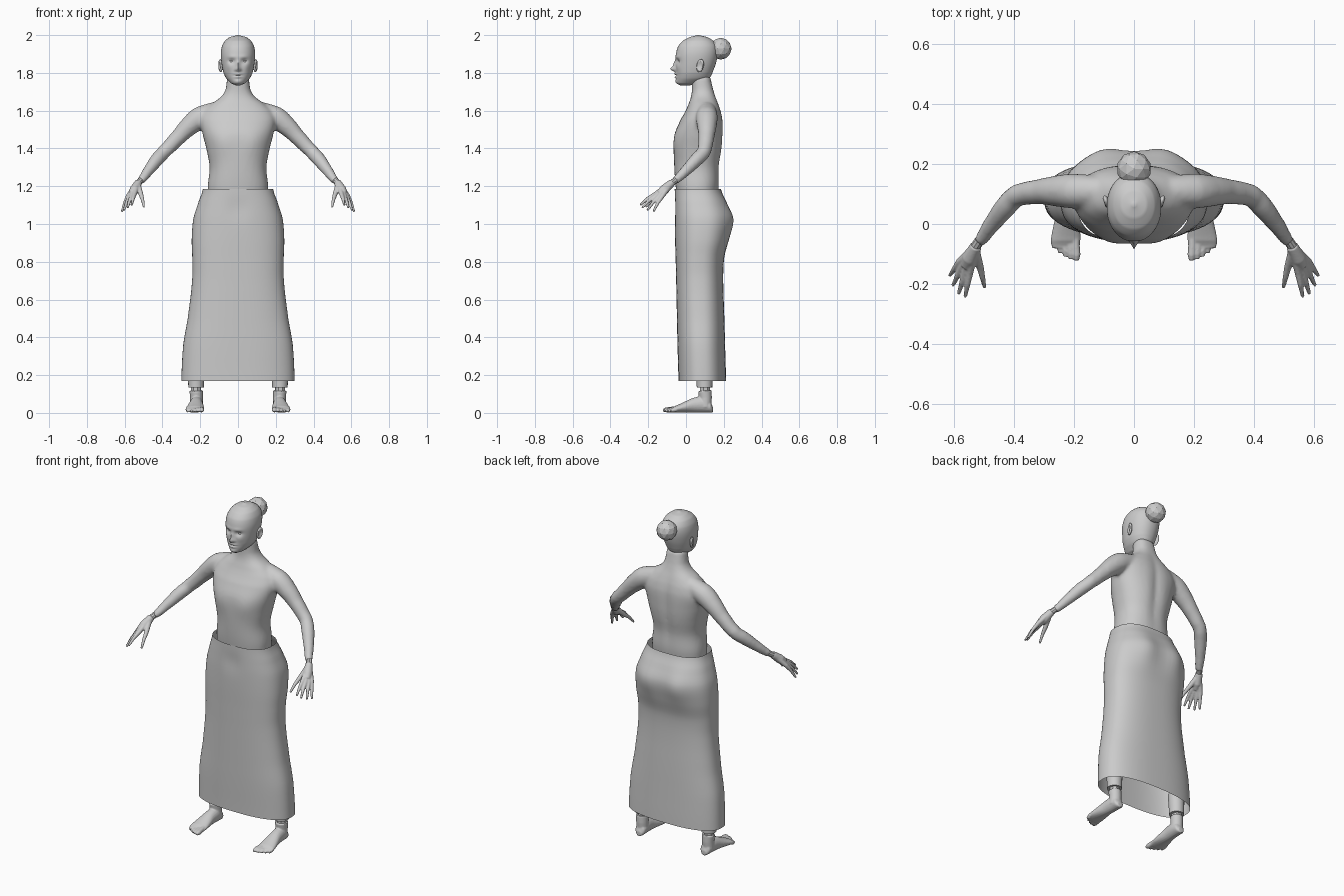
import bpy, bmesh, math
from mathutils import Vector, Matrix

if "Cube" in bpy.data.objects:
    bpy.data.objects.remove(bpy.data.objects["Cube"])

mat = bpy.data.materials.new("pale grey")
mat.diffuse_color = (0.6, 0.6, 0.6, 1)
mat.use_nodes = True
mat.node_tree.nodes["Principled BSDF"].inputs["Base Color"].default_value = mat.diffuse_color


def finish(bm, name, voxel=0, smooth=0, mirror=False, flat=False, angle=50):
    """Turn a bmesh into a shaded object with optional fusing and mirroring."""
    bmesh.ops.recalc_face_normals(bm, faces=bm.faces)
    me = bpy.data.meshes.new(name)
    bm.to_mesh(me)
    bm.free()
    ob = bpy.data.objects.new(name, me)
    bpy.context.collection.objects.link(ob)
    me.materials.append(mat)
    if voxel:
        m = ob.modifiers.new("fuse", 'REMESH')
        m.mode, m.voxel_size, m.use_smooth_shade = 'VOXEL', voxel, True
    if smooth:
        m = ob.modifiers.new("soften", 'SMOOTH')
        m.factor, m.iterations = 0.5, smooth
    if mirror:
        m = ob.modifiers.new("mirror", 'MIRROR')
        m.use_mirror_merge = False
    if voxel:
        for p in me.polygons:
            p.use_smooth = True
    elif not flat:
        bpy.ops.object.select_all(action='DESELECT')
        ob.select_set(True)
        bpy.context.view_layer.objects.active = ob
        bpy.ops.object.shade_smooth_by_angle(angle=math.radians(angle))
    return ob


def skin(bm, rings, caps=True):
    """Bridge a series of equal-length point rings."""
    vs = [[bm.verts.new(p) for p in r] for r in rings]
    n = len(vs[0])
    for a, b in zip(vs, vs[1:]):
        for i in range(n):
            j = (i + 1) % n
            bm.faces.new((a[i], a[j], b[j], b[i]))
    if caps:
        bm.faces.new(vs[0])
        bm.faces.new(vs[-1])


def spline(rows, steps):
    """Smoothly interpolate rows of numbers."""
    out = []
    for i in range(len(rows) - 1):
        p0, p1, p2 = rows[max(i - 1, 0)], rows[i], rows[i + 1]
        p3 = rows[min(i + 2, len(rows) - 1)]
        for k in range(steps):
            t = k / steps
            out.append([b + t * (c - b) if n == 0 else
                        0.5 * (2*b + (c-a)*t + (2*a-5*b+4*c-d)*t*t + (3*b-a-3*c+d)*t**3)
                        for n, (a, b, c, d) in enumerate(zip(p0, p1, p2, p3))])
    return out + [list(rows[-1])]


def body_loft(bm, rows, steps, n, power, bumps=(), caps=True):
    """Stack rounded rings (z, front y, back y, half width); bumps are
    (x, z, spread x, spread z, push, side) with side -1 front, 1 back."""
    rings = []
    for z, yf, yb, w in spline(rows, steps):
        ring = []
        for i in range(n):
            a = 2 * math.pi * i / n
            c, s = math.cos(a), math.sin(a)
            x = w * math.copysign(abs(c) ** (2 / power), c)
            q = math.copysign(abs(s) ** (2 / power), s)
            y = (yf + yb) / 2 + (yb - yf) / 2 * q
            for bx, bz, sx, sz, push, side in bumps:
                if q * side > 0:
                    for cx in {bx, -bx}:
                        y += side * push * min(1, 2.5 * abs(q)) * math.exp(
                            -((x - cx) / sx) ** 2 - ((z - bz) / sz) ** 2)
            ring.append((x, y, z))
        rings.append(ring)
    skin(bm, rings, caps)


def tube(bm, pts, n=16, flip=1):
    """Tapered tube through (x, y, z, radius) points."""
    P = [Vector((p[0] * flip, p[1], p[2])) for p in pts]
    rings = []
    for i, p in enumerate(pts):
        d = (P[min(i + 1, len(P) - 1)] - P[max(i - 1, 0)]).normalized()
        u = d.cross(Vector((0.3, 1, 0.2))).normalized() if abs(d.y) < .9 else d.cross(Vector((1, 0, 0))).normalized()
        v = d.cross(u)
        rings.append([P[i] + p[3] * (u * math.cos(2 * math.pi * k / n) + v * math.sin(2 * math.pi * k / n))
                      for k in range(n)])
    skin(bm, rings)


def ball(bm, loc, scale, seg=16):
    M = Matrix.Translation(loc) @ Matrix.Diagonal((*scale, 1))
    return bmesh.ops.create_uvsphere(bm, u_segments=seg, v_segments=seg // 2 + 2, radius=1, matrix=M)['verts']


# torso, neck and arms fused together
bm = bmesh.new()
body_loft(bm, [(1.08, -.04, .16, .155), (1.2, -.055, .175, .160), (1.3, -.062, .176, .150),
               (1.4, -.064, .192, .168), (1.48, -.058, .197, .188), (1.55, -.030, .196, .20),
               (1.6, -.002, .186, .18), (1.64, .015, .172, .135), (1.675, .027, .158, .088),
               (1.71, .031, .146, .066), (1.78, .03, .13, .058)],
          4, 48, 2.3, [(.085, 1.43, .06, .06, .008, -1), (0, 1.45, .03, .2, -.012, 1)])
arm = spline([(.10, .11, 1.60, .05), (.20, .11, 1.565, .058), (.25, .11, 1.525, .053), (.31, .108, 1.465, .043),
              (.39, .095, 1.385, .037), (.43, .055, 1.34, .036), (.48, -.008, 1.275, .028), (.518, -.058, 1.228, .021)], 4)
for s in (1, -1):
    tube(bm, arm, 20, s)
finish(bm, "torso_and_arms", .010, 4)

# long skirt, open at the hem and waist
bm = bmesh.new()
body_loft(bm, [(.17, -.04, .212, .30), (.36, -.045, .207, .29), (.5, -.048, .203, .266),
               (.7, -.052, .197, .243), (.82, -.055, .202, .242), (.92, -.058, .225, .245),
               (1.03, -.06, .238, .236), (1.12, -.06, .21, .208), (1.185, -.06, .185, .186)],
          5, 64, 2.5, [(.10, 1.02, .07, .10, .018, 1), (0, 1.08, .05, .06, -.006, -1)], caps=False)
finish(bm, "skirt")

# head with sculpted face
bm = bmesh.new()
body_loft(bm, [(1.733, -.03, .02, .012), (1.745, -.048, .07, .038), (1.77, -.052, .122, .062),
               (1.80, -.053, .14, .077), (1.85, -.054, .158, .087), (1.90, -.053, .168, .091),
               (1.94, -.042, .165, .085), (1.97, -.017, .145, .069), (1.99, .02, .112, .043),
               (2.0, .058, .07, .006)], 7, 72, 2.15,
          [(0, 1.82, .011, .012, .026, -1), (0, 1.843, .008, .022, .013, -1), (.013, 1.816, .006, .006, .007, -1),
           (.034, 1.862, .017, .012, -.013, -1), (.03, 1.885, .025, .009, .004, -1),
           (0, 1.794, .018, .006, .009, -1), (0, 1.778, .015, .006, .008, -1),
           (0, 1.786, .022, .003, -.006, -1), (0, 1.754, .018, .012, .006, -1), (.045, 1.83, .015, .02, .004, -1)])
finish(bm, "head", angle=80)

# eyes
bm = bmesh.new()
ball(bm, (.034, -.026, 1.862), (.014, .013, .009))
finish(bm, "eye", mirror=True)

# ears with a hollow middle
bm = bmesh.new()
for v in ball(bm, (0, 0, 0), (.011, .020, .035), 20):
    r = math.hypot(v.co.y / .020, v.co.z / .035)
    if v.co.x > 0 and r < .7:
        v.co.x -= .012 * (1 - r)
bmesh.ops.transform(bm, verts=bm.verts, matrix=Matrix.Translation((.093, .075, 1.838))
                    @ Matrix.Rotation(-.3, 4, 'Z') @ Matrix.Rotation(-.2, 4, 'X'))
finish(bm, "ear", mirror=True)

# faceted hair bun
bm = bmesh.new()
bmesh.ops.create_icosphere(bm, subdivisions=2, radius=.058, matrix=Matrix.Translation((0, .184, 1.928)))
finish(bm, "hair_bun", flat=True)

# hands: each finger runs from the wrist through a knuckle to its tip
bm = bmesh.new()
wrist = (.533, -.083, 1.212, .018)
for knuckle, tip in [((.548, -.162, 1.158), (.563, -.243, 1.10)), ((.562, -.155, 1.152), (.585, -.233, 1.085)),
                     ((.574, -.142, 1.147), (.604, -.205, 1.072)), ((.582, -.126, 1.147), (.615, -.172, 1.066)),
                     ((.513, -.145, 1.155), (.498, -.212, 1.09))]:
    mid = tuple((a + b) / 2 + d for a, b, d in zip(knuckle, tip, (0, 0, .006)))
    tube(bm, [wrist, (*knuckle, .0125), (*mid, .0095), (*tip, .006)], 10)
tube(bm, [(.527, -.073, 1.22, .02), (.548, -.115, 1.182, .026), (.561, -.142, 1.16, .018)])
finish(bm, "hand", .004, 2, mirror=True)

# wrist joints
bm = bmesh.new()
tube(bm, [(.515, -.055, 1.231, .017), (.532, -.08, 1.213, .017)], 10)
finish(bm, "wrist_joint", mirror=True, angle=30)

# feet with toes
bm = bmesh.new()
rings = []
for y, x, w, h in spline([(.142, .218, .016, .03), (.13, .218, .030, .06), (.09, .219, .035, .085),
                          (.04, .222, .037, .078), (-.01, .225, .045, .056), (-.055, .228, .050, .036),
                          (-.08, .228, .046, .022)], 3):
    rings.append([(x + w * math.cos(a), y, .002 + h / 2 + h / 2 * math.sin(a))
                  for a in [2 * math.pi * k / 20 for k in range(20)]])
skin(bm, rings)
tube(bm, [(.22, .10, .03, .034), (.22, .103, .08, .034), (.221, .1, .118, .036)], 20)
for i in range(5):
    x, r = .192 + .0185 * i, .014 - .0014 * i
    tip = -.122 + .003 * i + .0018 * i * i
    tube(bm, [(x + .004, -.05, r + .008, r), (x, tip + .018, r + .002, r), (x, tip, r, r * .6)], 10)
finish(bm, "foot", .004, 2, mirror=True)

# lower legs and ankle joints under the hem
bm = bmesh.new()
tube(bm, [(.222, .098, .135, .041), (.222, .098, .17, .042), (.221, .096, .26, .046)], 20)
finish(bm, "lower_leg", mirror=True, angle=40)
bm = bmesh.new()
tube(bm, [(.222, .1, .105, .028), (.222, .1, .145, .028)], 8)
finish(bm, "ankle_joint", mirror=True, angle=30)

# settle on the ground plane
for ob in bpy.context.scene.objects:
    ob.location.z += 0.0
